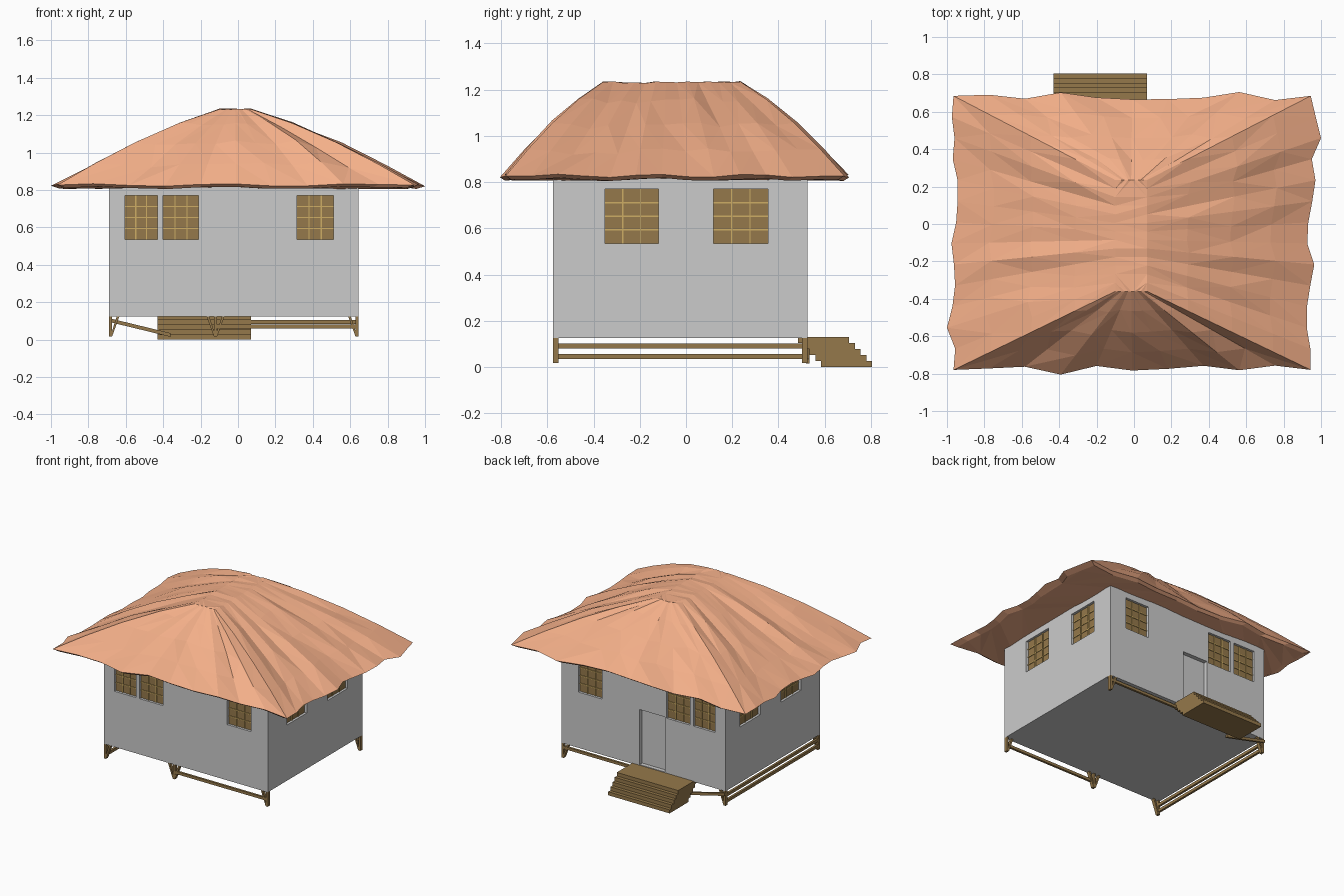
import bpy, bmesh, random
from math import sin
from mathutils import Vector

if "Cube" in bpy.data.objects:
    bpy.data.objects.remove(bpy.data.objects["Cube"])
random.seed(7)

X0, X1, Y0, Y1, Z0, Z1 = -0.69, 0.645, -0.575, 0.525, 0.125, 0.82


def mat(name, rgb):
    m = bpy.data.materials.new(name)
    m.diffuse_color = (*rgb, 1)
    m.use_nodes = True
    m.node_tree.nodes["Principled BSDF"].inputs["Base Color"].default_value = m.diffuse_color
    return m


WOOD = mat("dark_wood", (0.30, 0.19, 0.07))
GOLD = mat("window_bar_gold", (0.62, 0.42, 0.13))
TILE = mat("roof_orange", (0.90, 0.43, 0.25))


def prism(bm, a, b):
    """Extrude matching polygons a and b into a closed solid."""
    va, vb = [bm.verts.new(p) for p in a], [bm.verts.new(p) for p in b]
    n = len(va)
    bm.faces.new(va[::-1])
    bm.faces.new(vb)
    for i in range(n):
        j = (i + 1) % n
        bm.faces.new((va[i], va[j], vb[j], vb[i]))


def box(bm, lo, hi):
    (x0, y0, z0), (x1, y1, z1) = lo, hi
    base = [(x0, y0), (x1, y0), (x1, y1), (x0, y1)]
    prism(bm, [(x, y, z0) for x, y in base], [(x, y, z1) for x, y in base])


def finish(name, bm, material=None):
    bmesh.ops.recalc_face_normals(bm, faces=bm.faces[:])
    me = bpy.data.meshes.new(name)
    bm.to_mesh(me)
    bm.free()
    ob = bpy.data.objects.new(name, me)
    bpy.context.collection.objects.link(ob)
    if material:
        me.materials.append(material)
    return ob


def on_wall(bm, side, u0, u1, z0, z1, d0, d1):
    """Box on one wall; d is the depth measured inward from its face."""
    if side in ("front", "back"):
        y = sorted((Y0 + d0, Y0 + d1) if side == "front" else (Y1 - d0, Y1 - d1))
        box(bm, (u0, y[0], z0), (u1, y[1], z1))
    else:
        x = sorted((X0 + d0, X0 + d1) if side == "left" else (X1 - d0, X1 - d1))
        box(bm, (x[0], u0, z0), (x[1], u1, z1))


# Windows, with pane, bars and a recess in the wall
WZ0, WZ1 = 0.535, 0.77
windows = [(s, a, b) for s in ("front", "back")
           for a, b in ((-0.605, -0.43), (-0.40, -0.21), (0.315, 0.51))]
windows += [(s, a, b) for s in ("left", "right") for a, b in ((-0.35, -0.12), (0.12, 0.355))]
cut, panes, bars = bmesh.new(), bmesh.new(), bmesh.new()
for s, a, b in windows:
    on_wall(cut, s, a, b, WZ0, WZ1, -0.05, 0.03)
    on_wall(panes, s, a, b, WZ0, WZ1, 0.018, 0.032)
    for i in (1, 2):
        u = a + (b - a) * i / 3
        on_wall(bars, s, u - 0.003, u + 0.003, WZ0, WZ1, 0.012, 0.02)
    for i in (1, 2, 3):
        z = WZ0 + (WZ1 - WZ0) * i / 4
        on_wall(bars, s, a, b, z - 0.003, z + 0.003, 0.013, 0.02)
# Door recess
on_wall(cut, "back", -0.195, 0.01, 0.135, 0.54, -0.05, 0.03)
finish("window_panes", panes, WOOD)
finish("window_bars", bars, GOLD)

# House walls
wb = bmesh.new()
box(wb, (X0, Y0, Z0), (X1, Y1, Z1))
walls = finish("walls", wb)
cutter = finish("opening_cutter", cut)
cutter.hide_render = True
mod = walls.modifiers.new("openings", 'BOOLEAN')
mod.object, mod.operation, mod.solver = cutter, 'DIFFERENCE', 'EXACT'
bpy.context.view_layer.objects.active = walls
bpy.ops.object.modifier_apply(modifier="openings")
bpy.data.objects.remove(cutter)

# Corner and front-middle legs with slanted braces
legs = bmesh.new()


def leg(x, y, dirs):
    box(legs, (x - 0.008, y - 0.012, 0.018), (x + 0.008, y + 0.012, Z0))
    for d in dirs:
        p = [(x, 0.02), (x + d * 0.01, 0.02), (x + d * 0.048, Z0), (x + d * 0.034, Z0)]
        prism(legs, [(u, y - 0.012, z) for u, z in p], [(u, y + 0.012, z) for u, z in p])


for y in (Y0 + 0.012, Y1 - 0.012):
    leg(X0 + 0.008, y, (1,))
    leg(X1 - 0.008, y, (-1,))
leg(-0.12, Y0 + 0.012, (-1, 1))
finish("legs", legs, WOOD)

# Rails between the legs, one of them fallen
rails = bmesh.new()
for z in (0.035, 0.08):
    box(rails, (X0, Y0, z), (X0 + 0.016, Y1, z + 0.021))
box(rails, (-0.12, Y0, 0.06), (X1, Y0 + 0.016, 0.08))
box(rails, (0.0, Y1 - 0.016, 0.085), (X1, Y1, 0.105))
p = [(X0, 0.095), (-0.36, 0.015), (-0.36, 0.035), (X0, 0.115)]
prism(rails, [(x, Y1 - 0.005, z) for x, z in p], [(x, Y1 + 0.01, z) for x, z in p])
finish("rails", rails, WOOD)

# Stacked plank steps
steps = bmesh.new()
for i in range(5):
    box(steps, (-0.43, 0.585 - 0.025 * i, 0.026 * i), (0.07, 0.805 - 0.025 * i, 0.026 * (i + 1)))
finish("steps", steps, WOOD)


# Ragged hipped roof: rings from the eave up to the ridge
def ring_points(x0, x1, y0, y1, nx=10, ny=13):
    c = [Vector(v) for v in ((x0, y0), (x1, y0), (x1, y1), (x0, y1))]
    return [c[k].lerp(c[(k + 1) % 4], i / n)
            for k, n in enumerate((nx, ny, nx, ny)) for i in range(n)]


eave = ring_points(-0.965, 0.945, -0.78, 0.685)
ridge = ring_points(-0.10, 0.07, -0.36, 0.235)
N, corners = len(eave), (0, 10, 23, 33)
for i, e in enumerate(eave):
    if i not in corners:
        side = sum(i > c for c in corners) - 1
        out = ((0, -1), (1, 0), (0, 1), (-1, 0))[side]
        e += Vector(out) * random.uniform(-0.025, 0.028)
eave[3].y, eave[21].x, eave[44].x = -0.805, 1.0, -1.0
rib = [random.uniform(-0.014, 0.014) for _ in range(N)]
wave = [0.007 * sin(i * 1.7) for i in range(N)]

rb = bmesh.new()
rings = []
for f, z, amp in ((0.05, 0.812, 0), (0, 0.827, 0), (0.23, 0.932, 1), (0.48, 1.045, 1.2),
                  (0.75, 1.148, 1), (1, 1.232, 0.25)):
    ring = []
    for i in range(N):
        q = eave[i].lerp(ridge[i], f)
        jitter = amp * (rib[i] + random.uniform(-0.007, 0.007)) + (wave[i] if f < 0.1 else 0)
        if i in corners:
            jitter = 0.01 * (amp > 0.5)
        ring.append(rb.verts.new((q.x, q.y, z + jitter)))
    rings.append(ring)
for k, (lo, hi) in enumerate(zip(rings, rings[1:])):
    for i in range(N):
        j = (i + 1) % N
        if random.random() < 0.5:
            tris = (lo[i], lo[j], hi[j]), (lo[i], hi[j], hi[i])
        else:
            tris = (lo[i], lo[j], hi[i]), (lo[j], hi[j], hi[i])
        for t in tris:
            rb.faces.new(t)
caps = [rb.faces.new(rings[0][::-1]), rb.faces.new(rings[-1])]
bmesh.ops.triangulate(rb, faces=caps)
finish("roof", rb, TILE)
